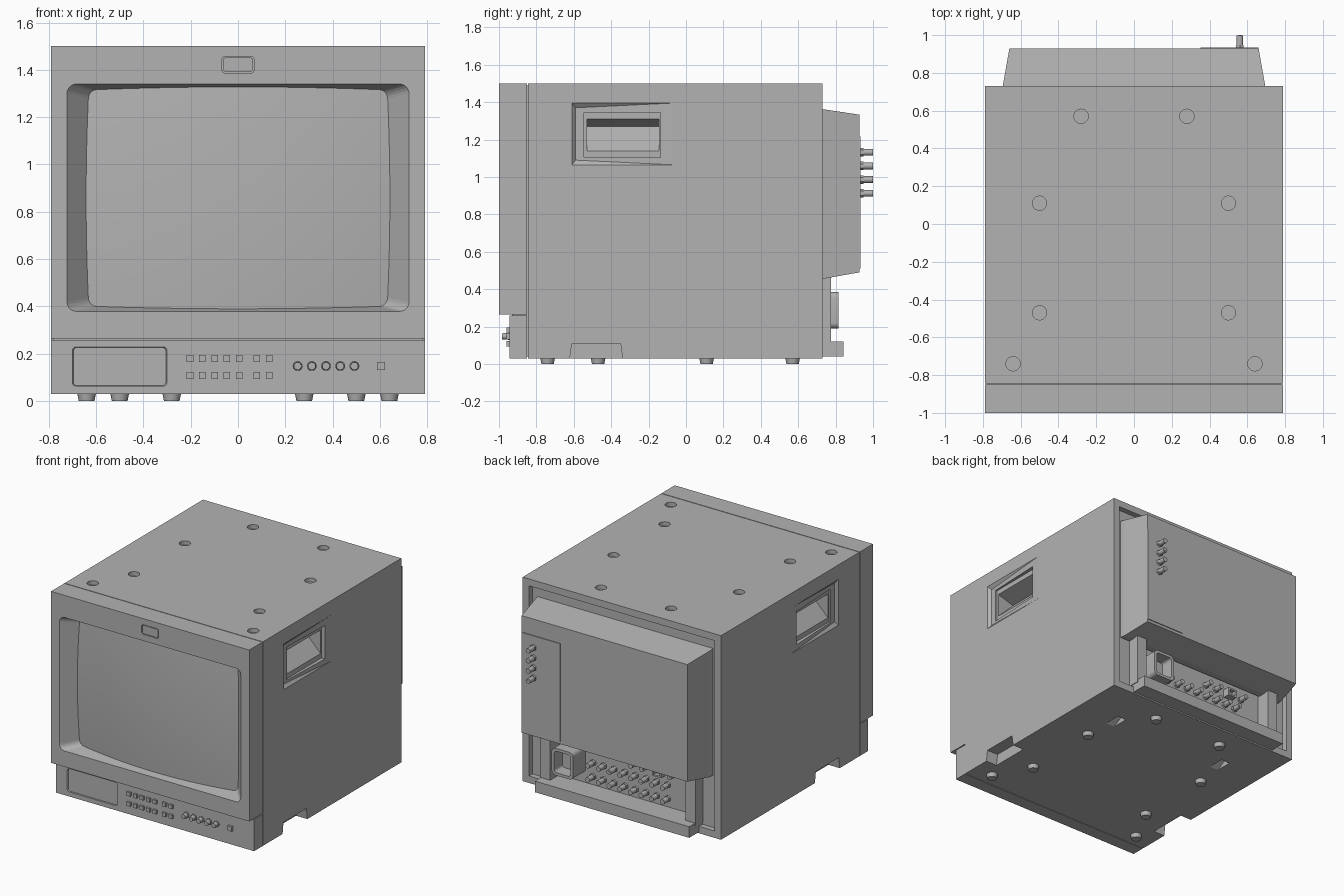
import bpy, bmesh, math
from mathutils import Vector

if "Cube" in bpy.data.objects:
    bpy.data.objects.remove(bpy.data.objects["Cube"])

grey = bpy.data.materials.new("casing_grey")
grey.use_nodes = True
colour = (0.45, 0.45, 0.45, 1)
grey.diffuse_color = colour
grey.node_tree.nodes["Principled BSDF"].inputs["Base Color"].default_value = colour


def finish(name, bm, smooth=False):
    bmesh.ops.recalc_face_normals(bm, faces=bm.faces)
    mesh = bpy.data.meshes.new(name)
    bm.to_mesh(mesh)
    bm.free()
    mesh.materials.append(grey)
    ob = bpy.data.objects.new(name, mesh)
    bpy.context.collection.objects.link(ob)
    if smooth:
        bpy.ops.object.select_all(action='DESELECT')
        ob.select_set(True)
        bpy.context.view_layer.objects.active = ob
        bpy.ops.object.shade_smooth_by_angle(angle=math.radians(35))
    return ob


def hull(name, points, smooth=False):
    """Convex solid around a few points."""
    bm = bmesh.new()
    for p in points:
        bm.verts.new(p)
    bmesh.ops.convex_hull(bm, input=bm.verts)
    bmesh.ops.dissolve_limit(bm, angle_limit=0.01, verts=bm.verts, edges=bm.edges)
    return finish(name, bm, smooth)


def box(name, x, y, z):
    return hull(name, [(a, b, c) for a in x for b in y for c in z])


def rounded(x, z, y, r, n=5):
    """Rounded rectangle of points in the plane at depth y."""
    pts = []
    for k, (cx, cz) in enumerate([(x[1] - r, z[1] - r), (x[0] + r, z[1] - r),
                                  (x[0] + r, z[0] + r), (x[1] - r, z[0] + r)]):
        for i in range(n + 1):
            a = math.pi / 2 * (k + i / n)
            pts.append((cx + r * math.cos(a), y, cz + r * math.sin(a)))
    return pts


def rod(name, start, end, r1, r2=None, sides=20):
    """Cylinder or cone between two points."""
    a, b = Vector(start), Vector(end)
    bm = bmesh.new()
    bmesh.ops.create_cone(bm, cap_ends=True, segments=sides, radius1=r1,
                          radius2=r1 if r2 is None else r2, depth=(b - a).length)
    bmesh.ops.rotate(bm, verts=bm.verts, matrix=(b - a).to_track_quat('Z', 'Y').to_matrix())
    bmesh.ops.translate(bm, verts=bm.verts, vec=(a + b) / 2)
    return finish(name, bm, True)


def cut(target, cutter):
    m = target.modifiers.new("cut", 'BOOLEAN')
    m.operation, m.solver, m.object = 'DIFFERENCE', 'EXACT', cutter
    bpy.context.view_layer.objects.active = target
    bpy.ops.object.modifier_apply(modifier=m.name)
    bpy.data.objects.remove(cutter)


# Main cabinet with recessed rear and connector bay
W = 0.79
body = box("cabinet", (-W, W), (-0.845, 0.73), (0.03, 1.5))
cut(body, box("cutter", (-0.74, 0.74), (0.69, 0.8), (0.08, 1.45)))
cut(body, box("cutter", (-0.54, 0.54), (0.64, 0.8), (0.12, 0.47)))

# Feet below, matching dimples on top
for x, y in [(0.28, 0.57), (0.5, 0.11), (0.5, -0.47), (0.64, -0.74)]:
    for s in (-1, 1):
        rod("foot", (s * x, y, 0), (s * x, y, 0.035), 0.033, 0.04)
        cut(body, rod("cutter", (s * x, y, 1.47), (s * x, y, 1.51), 0.038))

for s in (-1, 1):
    # Carrying handle: fading shallow ramp, framed step, wedge-shaped grip
    ramp = [(W + 0.01, y, z) for y in (-0.61, -0.07) for z in (1.065, 1.395)]
    ramp += [(W, y, z) for y in (-0.61, -0.07) for z in (1.065, 1.395)]
    ramp += [(W - 0.02, -0.59, z) for z in (1.09, 1.37)]
    step = [(x, y, z) for x in (W - 0.03, W + 0.01)
            for y in (-0.545, -0.135) for z in (1.105, 1.345)]
    grip = [(x, y, z) for y in (-0.53, -0.145)
            for x, z in [(W, 1.14), (W - 0.03, 1.14), (W, 1.31), (W - 0.03, 1.31),
                         (W - 0.16, 1.27)]]
    # Bottom side notch and wedge slot underneath
    notch = [(x, y, z) for x in (W - 0.09, W + 0.01)
             for y, z in [(-0.625, 0), (-0.61, 0.11), (-0.35, 0.11), (-0.335, 0)]]
    slot = [(x, y, z) for x in (0.425, 0.495)
            for y, z in [(0.28, 0.02), (0.42, 0.02), (0.42, 0.1)]]
    for pts in (ramp, step, grip, notch, slot):
        cut(body, hull("cutter", [(s * x, y, z) for x, y, z in pts]))

# Front bezel with a tapering rounded opening
bezel = box("front_bezel", (-W, W), (-1, -0.85), (0.265, 1.5))
cut(bezel, hull("cutter", rounded((-0.732, 0.732), (0.377, 1.343), -1.01, 0.04)
                + rounded((-0.604, 0.604), (0.405, 1.31), -0.9, 0.035)
                + rounded((-0.595, 0.595), (0.41, 1.305), -0.86, 0.035)))
cut(bezel, hull("cutter", rounded((-0.068, 0.068), (1.387, 1.457), -1.01, 0.014)
                + rounded((-0.068, 0.068), (1.387, 1.457), -0.99, 0.014)))
hull("tally_lamp", rounded((-0.063, 0.063), (1.392, 1.452), -0.999, 0.012)
     + rounded((-0.063, 0.063), (1.392, 1.452), -0.98, 0.012))
box("seam_core", (-W + 0.01, W - 0.01), (-0.86, -0.84), (0.04, 1.49))

# Bulging picture tube face
bm = bmesh.new()
bmesh.ops.create_grid(bm, x_segments=32, y_segments=24, size=1)
for v in bm.verts:
    u, w = v.co.x, v.co.y
    v.co = (0.65 * u, -0.965 + 0.055 * u * u + 0.015 * w * w, 0.858 + 0.475 * w)
screen = finish("screen", bm, True)
if screen.data.polygons[0].normal.y > 0:
    screen.data.flip_normals()

# Control panel with door, buttons and knobs
P = -0.945
panel = box("control_panel", (-W, W), (P, -0.85), (0.03, 0.258))
box("panel_gap", (-W + 0.01, W - 0.01), (-0.93, -0.85), (0.25, 0.27))
cut(panel, hull("cutter", rounded((-0.705, -0.295), (0.06, 0.232), P - 0.01, 0.015)
                + rounded((-0.695, -0.305), (0.065, 0.227), P + 0.008, 0.015)))


def button(name, x, z, h, out):
    box(name, (x - h, x + h), (P - out, P + 0.01), (z - h, z + h))


for z in (0.18, 0.108):
    for x in (-0.203, -0.151, -0.099, -0.047, 0.005, 0.08, 0.132):
        button("push_button", x, z, 0.014, 0.015)
button("power_button", 0.605, 0.148, 0.017, 0.015)
for i in range(5):
    x = 0.252 + 0.06 * i
    rod("knob_collar", (x, P - 0.008, 0.148), (x, P + 0.01, 0.148), 0.021)
    rod("knob", (x, P - 0.038, 0.148), (x, P, 0.148), 0.016, 0.018)

# Rear housing
hull("rear_housing", [(s * x, y, z) for s in (-1, 1)
                      for x, y, lo, hi in [(0.7, 0.68, 0.455, 1.37), (0.695, 0.73, 0.455, 1.362),
                                           (0.66, 0.928, 0.49, 1.333)]
                      for z in (lo, hi)])
box("terminal_plate", (0.352, 0.658), (0.92, 0.934), (0.51, 1.215))
box("rear_lip", (-0.615, 0.615), (0.68, 0.842), (0.04, 0.12))
for s in (-1, 1):
    box("rear_post", (s * 0.54, s * 0.62), (0.68, 0.775), (0.1, 0.47))


def connector(x, y, z):
    rod("connector_base", (x, y - 0.01, z), (x, y + 0.015, z), 0.023, sides=6)
    rod("connector_barrel", (x, y, z), (x, y + 0.066, z), 0.018, sides=16)
    rod("connector_pin", (x, y + 0.06, z), (x, y + 0.0665, z), 0.008, sides=12)


for i in range(4):
    connector(0.56, 0.933, 1.132 - 0.073 * i)

# Connector bay
for i in range(8):
    for z in (0.28, 0.18):
        connector(0.27 - 0.085 * i, 0.67, z)
for x in (-0.07, -0.16, -0.38):
    connector(x, 0.67, 0.37)
box("bay_plate", (-0.54, 0.54), (0.63, 0.67), (0.11, 0.48))
port = box("data_port", (-0.305, -0.235), (0.66, 0.72), (0.34, 0.4))
cut(port, box("cutter", (-0.293, -0.247), (0.69, 0.73), (0.352, 0.388)))

# Mains inlet
inlet = hull("mains_inlet", rounded((0.33, 0.5), (0.19, 0.385), 0.66, 0.03)
             + rounded((0.33, 0.5), (0.19, 0.385), 0.815, 0.03), True)
cut(inlet, hull("cutter", rounded((0.35, 0.48), (0.21, 0.365), 0.72, 0.02)
                + rounded((0.35, 0.48), (0.21, 0.365), 0.83, 0.02)))
